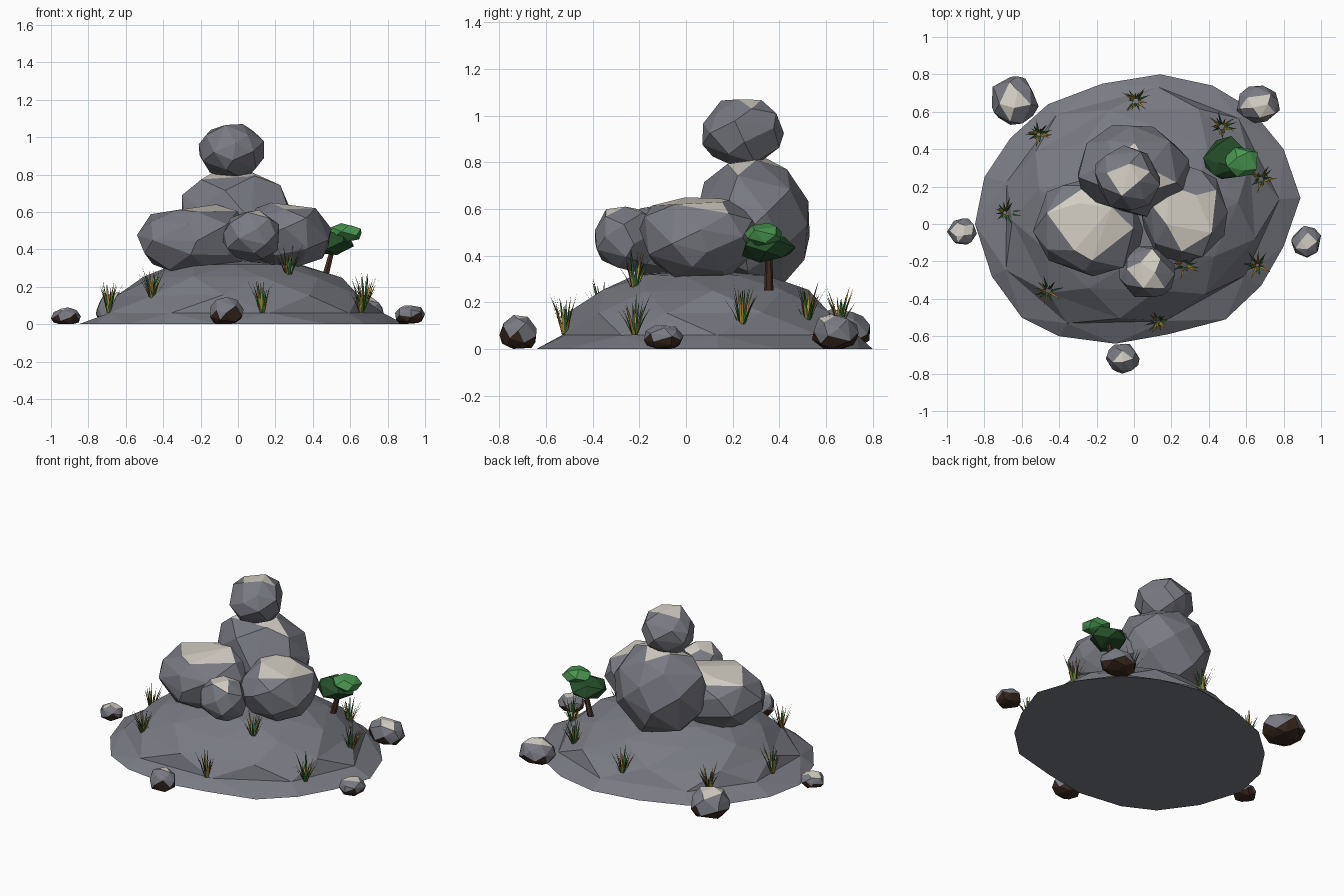
import bpy, bmesh, math, random
from mathutils import Vector, Matrix
from mathutils.bvhtree import BVHTree

if "Cube" in bpy.data.objects:
    bpy.data.objects.remove(bpy.data.objects["Cube"])

random.seed(11)


def material(name, rgb):
    m = bpy.data.materials.new(name)
    m.diffuse_color = (*rgb, 1)
    m.use_nodes = True
    m.node_tree.nodes["Principled BSDF"].inputs["Base Color"].default_value = m.diffuse_color
    return m


STONE = material("grey_stone", (0.19, 0.195, 0.225))
PALE = material("pale_stone", (0.66, 0.62, 0.55))
SOIL = material("dark_soil", (0.042, 0.021, 0.013))
BARK = material("bark", (0.06, 0.03, 0.018))
LEAF_DARK = material("dark_leaf", (0.018, 0.075, 0.022))
LEAF = material("light_leaf", (0.065, 0.30, 0.08))
GRASS = material("green_grass", (0.022, 0.13, 0.035))
STRAW = material("dry_grass", (0.45, 0.23, 0.025))


def finish(name, bm, mats):
    me = bpy.data.meshes.new(name)
    bm.to_mesh(me)
    bm.free()
    for m in mats:
        me.materials.append(m)
    ob = bpy.data.objects.new(name, me)
    bpy.context.collection.objects.link(ob)
    return ob


def hull(bm, points):
    verts = [bm.verts.new(p) for p in points]
    res = bmesh.ops.convex_hull(bm, input=verts)
    junk = {g for g in res["geom_interior"] + res["geom_unused"]
            if isinstance(g, bmesh.types.BMVert)}
    bmesh.ops.delete(bm, geom=list(junk), context='VERTS')


def chunk(name, lo, hi, mats, count=30, flat=1.0, tilt=0.0, pale=2.0, soil=-2.0, base=-1.0):
    """Faceted convex lump filling the box lo..hi; faces coloured by slope."""
    spin = random.uniform(0, 6.28)
    pts = []
    for i in range(count):
        z = 1 - 2 * (i + 0.5) / count
        a = spin + i * 2.39996 + random.uniform(-0.25, 0.25)
        r = math.sqrt(1 - z * z)
        p = Vector((r * math.cos(a), r * math.sin(a), z)) * random.uniform(0.94, 1.06)
        p.z = max(min(p.z, flat), base)
        pts.append(Matrix.Rotation(tilt, 3, 'Y') @ p)
    for k in range(3):
        a, b = min(p[k] for p in pts), max(p[k] for p in pts)
        for p in pts:
            p[k] = lo[k] + (p[k] - a) / (b - a) * (hi[k] - lo[k])
    bm = bmesh.new()
    hull(bm, pts)
    bmesh.ops.dissolve_limit(bm, angle_limit=0.1, verts=bm.verts[:], edges=bm.edges[:])
    bmesh.ops.recalc_face_normals(bm, faces=bm.faces[:])
    for f in bm.faces:
        f.normal_update()
        f.material_index = 1 if f.normal.z > pale else 2 if f.normal.z < soil else 0
    return finish(name, bm, mats)


# Mound: irregular outline rising through staggered rings to a low summit
OUTLINE = [(0.14, 0.80), (0.42, 0.74), (0.62, 0.62), (0.80, 0.40), (0.89, 0.14), (0.80, -0.12),
           (0.68, -0.33), (0.49, -0.51), (0.18, -0.59), (-0.1, -0.64), (-0.4, -0.60),
           (-0.6, -0.50), (-0.76, -0.28), (-0.85, 0.0), (-0.80, 0.25), (-0.66, 0.46),
           (-0.46, 0.64), (-0.17, 0.75)]
CX, CY = 0.02, 0.08
bm = bmesh.new()


def ring(scale, z, step=1, start=0, jitter=0.0):
    out = []
    for x, y in OUTLINE[start::step]:
        s = scale * (1 + random.uniform(-jitter, jitter))
        h = z * (1 + random.uniform(-jitter, jitter))
        out.append(bm.verts.new((CX + (x - CX) * s, CY + (y - CY) * s, h)))
    return out


foot = ring(1, 0)
low = ring(0.88, 0.06, 2, 0, 0.03)
rings = [low, ring(0.79, 0.155, 2, 1, 0.03), ring(0.63, 0.25, 2, 0, 0.03), ring(0.41, 0.318, 2, 1, 0.02)]
for i in range(9):
    j = (i + 1) % 9
    a, b, c = foot[2 * i], foot[2 * i + 1], foot[(2 * i + 2) % 18]
    for tri in ((a, b, low[i]), (b, c, low[j]), (b, low[j], low[i])):
        bm.faces.new(tri)
for r, (p, q) in enumerate(zip(rings, rings[1:])):
    for i in range(9):
        j = (i + 1) % 9
        # odd rings sit half a step ahead, even rings half a step behind
        k, m = (i, j) if r % 2 == 0 else (j, (j + 1) % 9)
        bm.faces.new((p[i], p[j], q[k]))
        bm.faces.new((p[j], q[m], q[k]))
summit = bm.verts.new((CX, CY, 0.34))
for i in range(9):
    bm.faces.new((rings[-1][i], rings[-1][(i + 1) % 9], summit))
bm.faces.new(foot)
bmesh.ops.recalc_face_normals(bm, faces=bm.faces[:])
ground = BVHTree.FromBMesh(bm)
finish("mound", bm, [STONE])

# Boulders piled on the mound
ROCK = [STONE, PALE, SOIL]
chunk("left_boulder", (-0.54, -0.28, 0.25), (0.05, 0.27, 0.64), ROCK, 34, 0.74, -0.2, 0.9)
chunk("right_boulder", (0.03, -0.20, 0.30), (0.50, 0.33, 0.65), ROCK, 32, 0.78, 0.15, 0.9)
chunk("back_boulder", (-0.30, 0.04, 0.26), (0.30, 0.53, 0.82), ROCK, 32, 0.88, 0.05, 0.9)
chunk("top_boulder", (-0.21, 0.07, 0.78), (0.14, 0.42, 1.07), ROCK, 28, 0.93, 0.1, 0.86)
chunk("front_boulder", (-0.08, -0.39, 0.33), (0.22, -0.12, 0.61), ROCK, 28, 0.93, 0.0, 0.83)

# Loose stones around the base, with soil on their undersides
for lo, hi in [((-0.76, 0.53, 0), (-0.51, 0.79, 0.17)),
               ((0.55, 0.54, 0), (0.78, 0.74, 0.15)),
               ((-1.0, -0.11, 0), (-0.84, 0.03, 0.09)),
               ((0.84, -0.18, 0), (1.0, -0.01, 0.10)),
               ((-0.15, -0.80, 0), (0.03, -0.64, 0.145))]:
    chunk("loose_stone", lo, hi, ROCK, 26, 0.95, random.uniform(-0.15, 0.15), 0.87, -0.12, -0.7)

# Small tree: leaning trunk and two leaf clumps
bm = bmesh.new()
bmesh.ops.create_cone(bm, cap_ends=True, segments=6, radius1=0.02, radius2=0.014, depth=1)
for v in bm.verts:
    t = v.co.z + 0.5
    v.co = (v.co.x + 0.465 + 0.045 * t, v.co.y + 0.355, 0.25 + 0.17 * t)
finish("tree_trunk", bm, [BARK])
chunk("lower_leaves", (0.37, 0.24, 0.37), (0.62, 0.47, 0.50), [LEAF_DARK], 15)
chunk("upper_leaves", (0.485, 0.25, 0.44), (0.66, 0.41, 0.54), [LEAF], 15)

# Grass tufts: thin bent blades fanning out from the ground
for x, y in [(0.01, 0.66), (0.47, 0.52), (-0.51, 0.48), (0.68, 0.24), (-0.69, 0.06),
             (0.66, -0.22), (0.27, -0.22), (-0.46, -0.36), (0.13, -0.52)]:
    hit = ground.ray_cast(Vector((x, y, 2)), Vector((0, 0, -1)))[0]
    root = Vector((x, y, max(hit.z if hit else 0, 0.08)))
    bm = bmesh.new()
    for i in range(18):
        a = i * 2.4 + random.uniform(-0.3, 0.3)
        out = Vector((math.cos(a), math.sin(a), 0))
        side = Vector((-out.y, out.x, 0)) * 0.006
        lean = random.uniform(0.02, 0.08)
        tall = random.uniform(0.09, 0.165)
        start = root + out * 0.01 - Vector((0, 0, 0.02))
        mid = start + out * lean * 0.45 + Vector((0, 0, tall * 0.6))
        tip = start + out * lean + Vector((0, 0, tall + 0.015))
        v = [bm.verts.new(p) for p in (start - side, start + side, mid + side * 0.8,
                                       mid - side * 0.8, tip)]
        # wound so the upper side of each blade faces the sky
        for loop in ((v[3], v[2], v[1], v[0]), (v[4], v[2], v[3])):
            f = bm.faces.new(loop)
            f.normal_update()
            if f.normal.z < 0:
                f.normal_flip()
            f.material_index = i % 2
    finish("grass_tuft", bm, [GRASS, STRAW])
